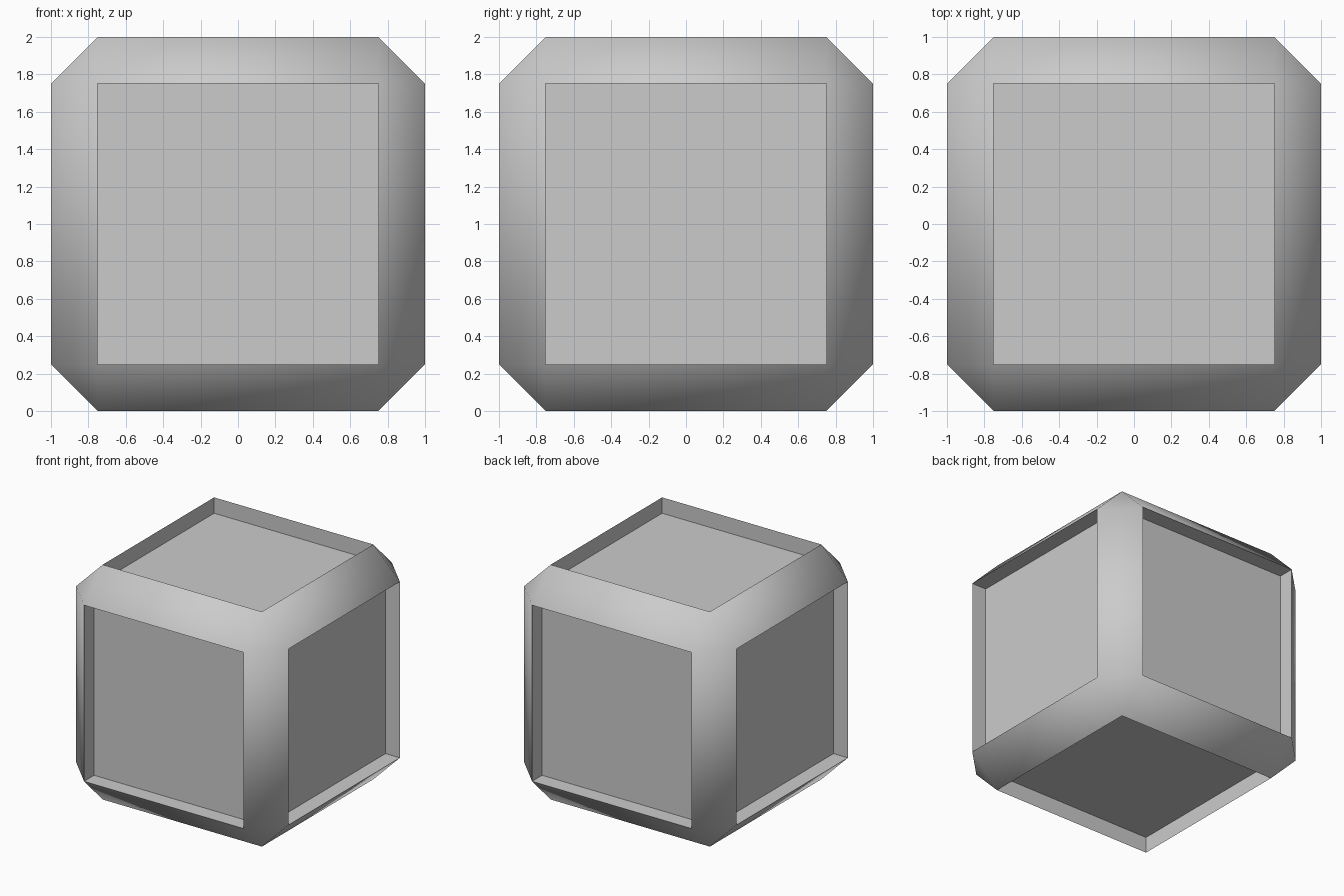
import bpy, bmesh, math
from mathutils import Vector

if "Cube" in bpy.data.objects:
    bpy.data.objects.remove(bpy.data.objects["Cube"])

CHAMFER = 0.25
DEPTH = 0.135

bm = bmesh.new()

# Cube with chamfered edges and triangular corners
bmesh.ops.create_cube(bm, size=2)
bmesh.ops.bevel(bm, geom=bm.edges[:], offset=CHAMFER, offset_type='OFFSET',
                segments=1, profile=0.5, affect='EDGES')
bm.normal_update()

# Sink each of the six square panels straight inwards
panels = [f for f in bm.faces if max(abs(c) for c in f.normal) > 0.99]
sunk = bmesh.ops.extrude_discrete_faces(bm, faces=panels)["faces"]
bm.normal_update()
for f in sunk:
    c = f.calc_center_median()
    axis = Vector([round(v) for v in c])
    bmesh.ops.translate(bm, verts=f.verts[:], vec=-axis * DEPTH)

bmesh.ops.recalc_face_normals(bm, faces=bm.faces[:])
mesh = bpy.data.meshes.new("recessed_cube")
bm.to_mesh(mesh)
bm.free()

crate = bpy.data.objects.new("recessed_cube", mesh)
crate.location.z = 1
bpy.context.collection.objects.link(crate)

# Smooth rim, crisp recess edges
bpy.context.view_layer.objects.active = crate
crate.select_set(True)
bpy.ops.object.shade_smooth_by_angle(angle=math.radians(60))
